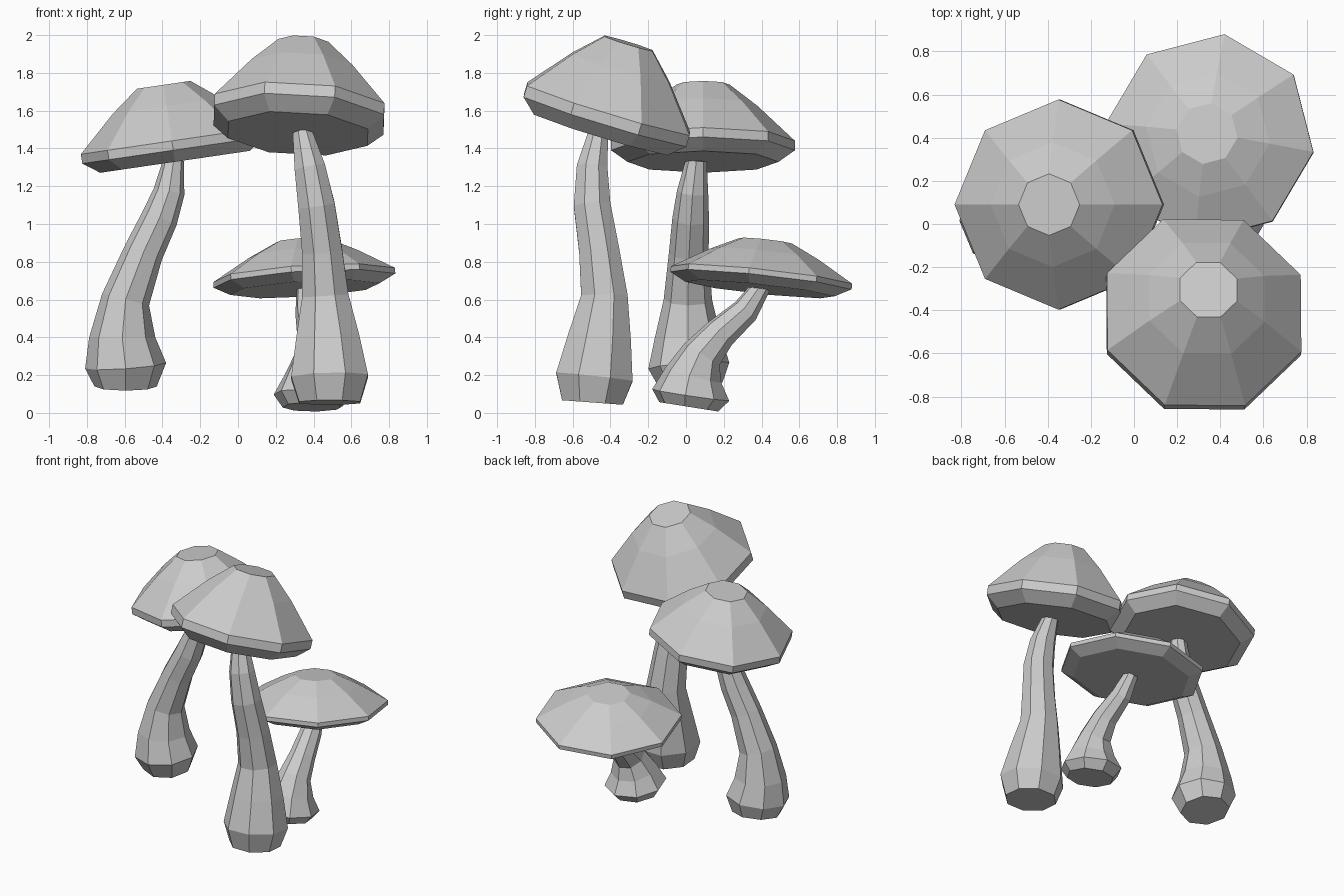
import bpy, math
from mathutils import Vector

if "Cube" in bpy.data.objects:
    bpy.data.objects.remove(bpy.data.objects["Cube"])

SIDES = 8
Z = Vector((0, 0, 1))


def loft(name, rings, phase):
    """Skin octagonal rings (centre, radius, normal) and cap both ends."""
    verts, faces = [], []
    for centre, radius, normal in rings:
        turn = Z.rotation_difference(normal)
        for k in range(SIDES):
            a = math.radians(phase) + 2 * math.pi * k / SIDES
            verts.append(centre + turn @ Vector((radius * math.cos(a), radius * math.sin(a), 0)))
    for i in range(len(rings) - 1):
        for k in range(SIDES):
            a, b = i * SIDES + k, i * SIDES + (k + 1) % SIDES
            faces.append((a, b, b + SIDES, a + SIDES))
    faces.append(tuple(reversed(range(SIDES))))
    last = (len(rings) - 1) * SIDES
    faces.append(tuple(range(last, last + SIDES)))
    mesh = bpy.data.meshes.new(name)
    mesh.from_pydata(verts, [], faces)
    obj = bpy.data.objects.new(name, mesh)
    bpy.context.collection.objects.link(obj)
    return obj


def cap(name, centre, axis, height, band, depth, phase):
    """Domed cap: flat underside, lip band, two-step dome, flat top."""
    c, n = Vector(centre), Vector(axis).normalized()
    profile = [(0.40, -depth), (0.487, -band), (0.487, 0), (0.29, 0.62 * height), (0.143, height)]
    loft(name, [(c + n * h, r, n) for r, h in profile], phase)


def stem(name, path, phase):
    """Curved stem: each path point is x, y, z, radius."""
    pts = [Vector(p[:3]) for p in path]
    rings = []
    for i, p in enumerate(path):
        n = pts[min(i + 1, len(pts) - 1)] - pts[max(i - 1, 0)]
        rings.append((pts[i], p[3], n.normalized()))
    loft(name, rings, phase)


# left mushroom
cap("left_cap", (-0.35, 0.09, 1.44), (-0.145, 0, 0.99), 0.30, 0.05, 0.112, 0)
stem("left_stem", [
    (-0.595, 0.03, 0.14, 0.165), (-0.595, 0.015, 0.25, 0.215), (-0.613, 0.01, 0.40, 0.175),
    (-0.595, 0.01, 0.60, 0.128), (-0.50, 0.015, 0.85, 0.105), (-0.415, 0.025, 1.03, 0.097),
    (-0.365, 0.035, 1.17, 0.083), (-0.34, 0.055, 1.34, 0.055)], 0)

# tall front mushroom
cap("front_cap", (0.325, -0.41, 1.61), (0.055, 0.29, 0.95), 0.363, 0.062, 0.137, 22.5)
stem("front_stem", [
    (0.485, -0.495, 0.055, 0.175), (0.485, -0.485, 0.19, 0.22), (0.475, -0.457, 0.40, 0.18),
    (0.462, -0.432, 0.62, 0.133), (0.445, -0.46, 0.86, 0.115), (0.415, -0.497, 1.10, 0.105),
    (0.38, -0.497, 1.30, 0.088), (0.34, -0.463, 1.49, 0.055)], 22.5)

# small back mushroom
cap("back_cap", (0.35, 0.40, 0.73), (-0.064, 0.105, 0.99), 0.182, 0.03, 0.075, -8)
stem("back_stem", [
    (0.395, 0.015, 0.032, 0.16), (0.395, 0.025, 0.095, 0.208), (0.40, 0.04, 0.20, 0.155),
    (0.405, 0.085, 0.31, 0.11), (0.40, 0.18, 0.42, 0.088), (0.375, 0.315, 0.54, 0.073),
    (0.36, 0.40, 0.67, 0.05)], -8)
